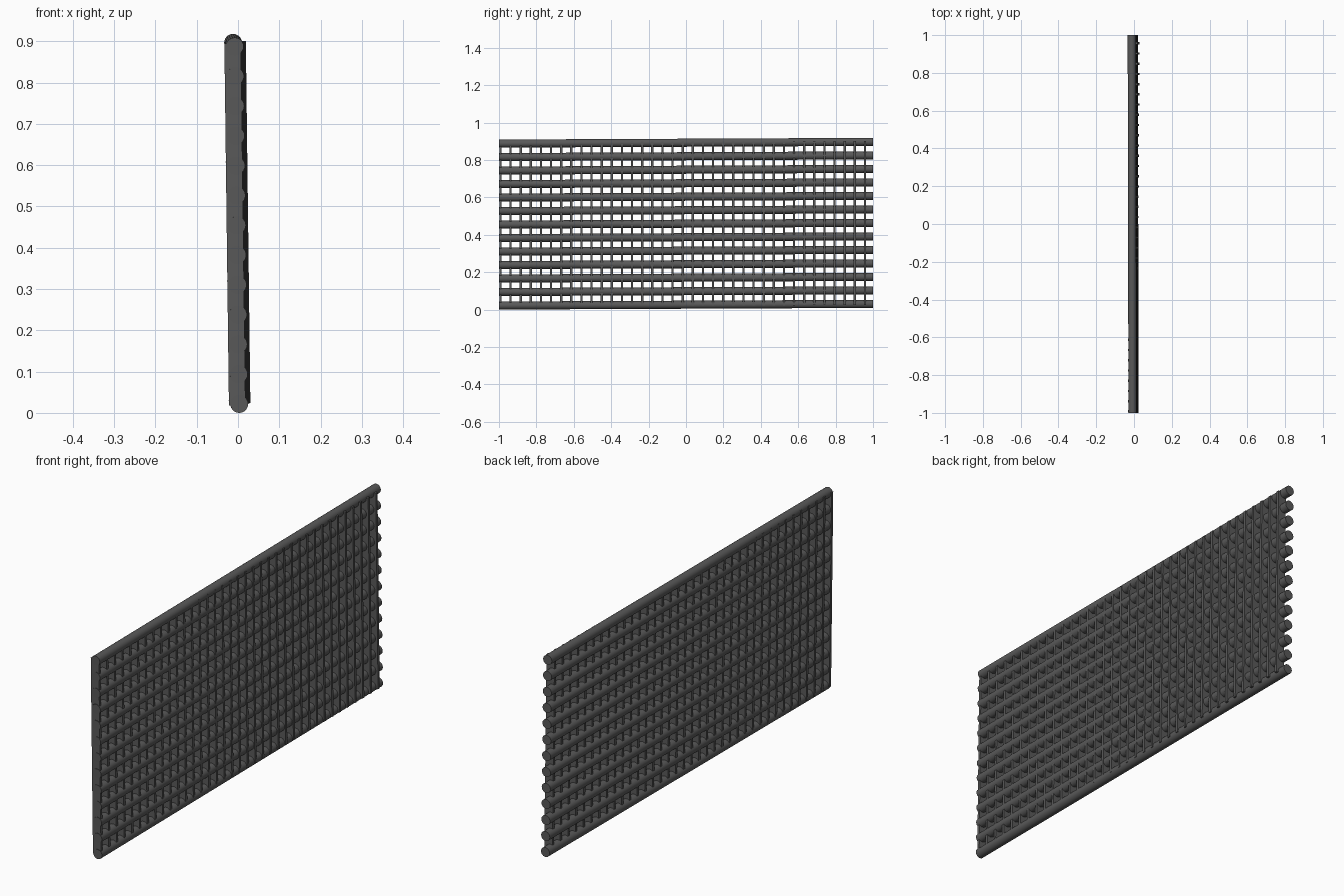
import bpy, math
from mathutils import Vector

if "Cube" in bpy.data.objects:
    bpy.data.objects.remove(bpy.data.objects["Cube"])

# Dark steel finish
steel = bpy.data.materials.new("dark_steel")
steel.diffuse_color = (0.1, 0.1, 0.1, 1)
steel.use_nodes = True
steel.node_tree.nodes["Principled BSDF"].inputs["Base Color"].default_value = steel.diffuse_color

RODS, SLATS, RADIUS = 13, 37, 0.0215


def finish(obj, name):
    obj.name = name
    obj.data.materials.append(steel)


def rod(name, a, b):
    a, b = Vector(a), Vector(b)
    d = b - a
    bpy.ops.mesh.primitive_cylinder_add(
        vertices=24, radius=RADIUS, depth=d.length, location=(a + b) / 2,
        rotation=d.to_track_quat('Z', 'Y').to_euler())
    finish(bpy.context.object, name)
    bpy.ops.object.shade_smooth_by_angle(angle=math.radians(40))


def slat(name, a, b, depth, thick):
    a, b = Vector(a), Vector(b)
    d = b - a
    bpy.ops.mesh.primitive_cube_add(
        size=1, location=(a + b) / 2,
        rotation=(0, math.atan2(d.x, d.z), 0))
    bpy.context.object.scale = (depth, thick, d.length)
    finish(bpy.context.object, name)


# Long horizontal rods, leaning very slightly
for i in range(RODS):
    t = i / (RODS - 1)
    x, z = 0.003 - 0.011 * t, RADIUS + 0.866 * t
    rod(f"rod_{i + 1:02d}", (x, -1, z), (x - 0.004, 1, z + 0.009))

# Thin upright slats threaded through the rods, drifting slightly backwards
for i in range(SLATS):
    t = i / (SLATS - 1)
    y = -0.992 + 1.949 * t
    x = -0.002 + 0.012 * t
    z = 0.018 + 0.006 * t
    slat(f"slat_{i + 1:02d}", (x, y, z), (x - 0.011, y, z + 0.877), 0.04, 0.012)
